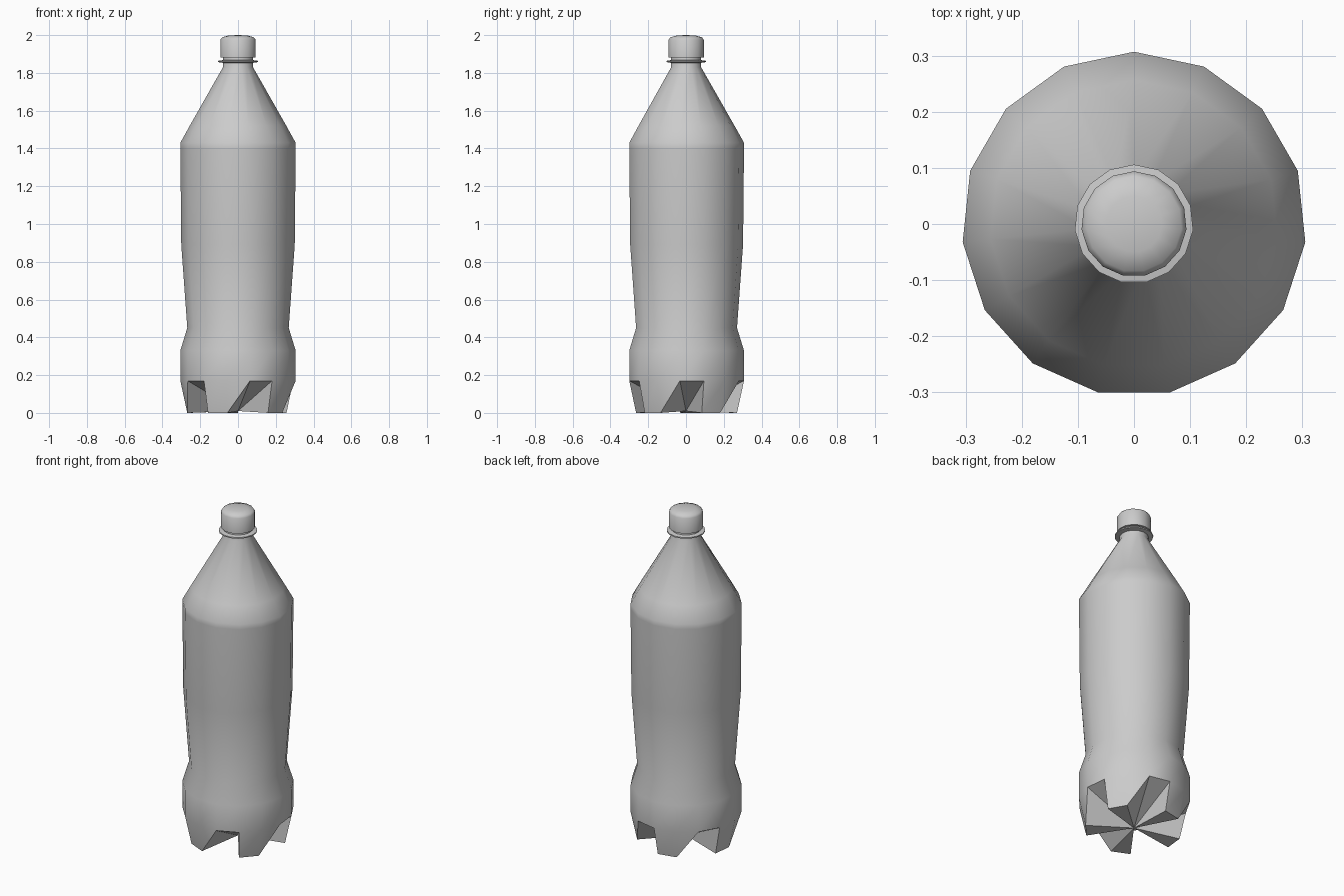
import bpy, bmesh, math

if "Cube" in bpy.data.objects:
    bpy.data.objects.remove(bpy.data.objects["Cube"])

N = 15  # sides of the whole bottle

def material(name, v):
    m = bpy.data.materials.new(name)
    m.diffuse_color = (v, v, v, 1)
    m.use_nodes = True
    m.node_tree.nodes["Principled BSDF"].inputs["Base Color"].default_value = m.diffuse_color
    return m

grey = material("plain grey", 0.6)

def ring(bm, r, z):
    return [bm.verts.new((r * math.cos(a), r * math.sin(a), z))
            for a in (math.radians(90 + 360 * i / N) for i in range(N))]

def lathe(bm, profile):
    rings = [ring(bm, r, z) for r, z in profile]
    for lo, hi in zip(rings, rings[1:]):
        for i in range(N):
            j = (i + 1) % N
            bm.faces.new((lo[i], lo[j], hi[j], hi[i]))
    return rings

def finish(bm, name, angle=35):
    me = bpy.data.meshes.new(name)
    bm.normal_update()
    bm.to_mesh(me)
    bm.free()
    me.materials.append(grey)
    ob = bpy.data.objects.new(name, me)
    bpy.context.collection.objects.link(ob)
    bpy.ops.object.select_all(action='DESELECT')
    bpy.context.view_layer.objects.active = ob
    ob.select_set(True)
    bpy.ops.object.shade_smooth_by_angle(angle=math.radians(angle))

# bottle body: turned shell with five feet under it
bm = bmesh.new()
rings = lathe(bm, [(0.307, 0.17), (0.307, 0.33), (0.27, 0.45), (0.302, 0.89),
                   (0.307, 1.40), (0.307, 1.43), (0.257, 1.52), (0.08, 1.83),
                   (0.08, 1.89)])
top = rings[0]
centre = bm.verts.new((0, 0, 0.01))
foot = ring(bm, 0.27, 0)
for k in range(0, N, 3):
    a, b, g, n = k, k + 1, k + 2, (k + 3) % N
    bm.faces.new((top[b], top[a], foot[a], foot[b]))    # outer foot face
    bm.faces.new((foot[a], centre, foot[b]))            # sole
    bm.faces.new((top[g], top[b], foot[b]))             # sloping flank
    bm.faces.new((top[g], foot[b], centre))
    bm.faces.new((top[n], top[g], centre))              # groove roof
    bm.faces.new((foot[n], top[n], centre))             # steep flank
    bm.verts.remove(foot[g])
finish(bm, "bottle_body")

# neck collar
bm = bmesh.new()
lathe(bm, [(0.078, 1.853), (0.106, 1.857), (0.106, 1.864), (0.078, 1.868)])
finish(bm, "neck_collar")

# screw cap
bm = bmesh.new()
r = lathe(bm, [(0.078, 1.882), (0.094, 1.882), (0.094, 1.975), (0.085, 1.988), (0.05, 1.998)])
tip = bm.verts.new((0, 0, 2.0))
for i in range(N):
    bm.faces.new((r[-1][i], r[-1][(i + 1) % N], tip))
finish(bm, "screw_cap", 60)
